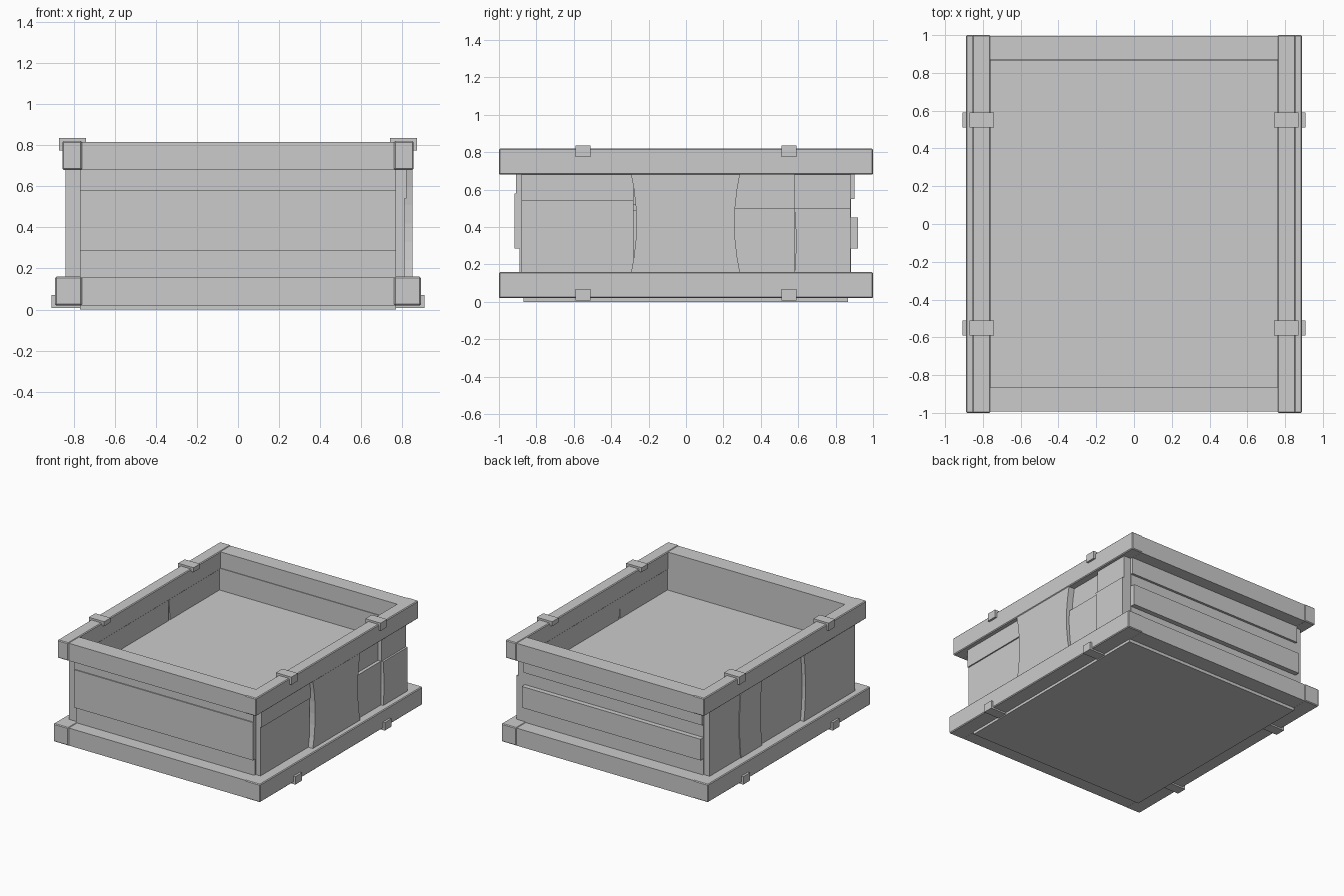
import bpy, bmesh

if "Cube" in bpy.data.objects:
    bpy.data.objects.remove(bpy.data.objects["Cube"])


def prism(name, outline, x0, x1):
    """Extrude a (y, z) outline from x0 to x1."""
    bm = bmesh.new()
    a = [bm.verts.new((x0, y, z)) for y, z in outline]
    b = [bm.verts.new((x1, y, z)) for y, z in outline]
    bm.faces.new(a)
    bm.faces.new(b)
    n = len(outline)
    for i in range(n):
        j = (i + 1) % n
        bm.faces.new((a[i], a[j], b[j], b[i]))
    bmesh.ops.recalc_face_normals(bm, faces=bm.faces)
    mesh = bpy.data.meshes.new(name)
    bm.to_mesh(mesh)
    bm.free()
    obj = bpy.data.objects.new(name, mesh)
    bpy.context.collection.objects.link(obj)
    return obj


def box(name, x0, x1, y0, y1, z0, z1):
    return prism(name, [(y0, z0), (y1, z0), (y1, z1), (y0, z1)], x0, x1)


def side_plank(name, side, depth, y0, y1, z0, z1, bow0=0, bow1=0):
    """Side wall board whose vertical edges may bow along y."""
    steps = [i / 6 for i in range(7)]
    edge = lambda y, bow: [(y + bow * 4 * t * (1 - t), z0 + (z1 - z0) * t) for t in steps]
    pts = edge(y1, bow1) + edge(y0, bow0)[::-1]
    return prism(name, pts, side * 0.765, side * depth)


# Top and bottom frames: long side rails with cross rails fitted between
for level, z0, z1, half in (("bottom", 0.02, 0.16, 0.89), ("top", 0.68, 0.82, 0.855)):
    for s, side in ((-1, "left"), (1, "right")):
        rail = box(f"{level}_{side}_rail", *sorted((s * 0.76, s * half)), -1, 1, z0, z1)
        bev = rail.modifiers.new("worn_edges", "BEVEL")
        bev.width, bev.segments = 0.006, 1
    box(f"{level}_front_rail", -0.765, 0.765, -0.993, -0.865, z0, z1 - 0.004)
    box(f"{level}_back_rail", -0.765, 0.765, 0.87, 0.995, z0, z1 - 0.004)

# Metal clips hooked over the side rails
for s, side in ((-1, "left"), (1, "right")):
    for i, y in enumerate((-0.55, 0.55)):
        for level, edge, cap, hook in (("top", 0.855, (0.80, 0.835), (0.775, 0.835)),
                                       ("bottom", 0.89, (0.008, 0.03), (0.008, 0.07))):
            y0, y1 = y - 0.04, y + 0.04
            box(f"{level}_{side}_clip_cap_{i}", *sorted((s * 0.74, s * (edge + 0.01))), y0, y1, *cap)
            box(f"{level}_{side}_clip_hook_{i}", *sorted((s * (edge - 0.01), s * (edge + 0.017))),
                y0, y1, *hook)

# Front and back horizontal boards: (bottom z, top z, outer distance)
LO, HI = 0.15, 0.69
for i, (z0, z1, d) in enumerate(((LO, 0.285, 0.89), (0.285, 0.58, 0.918), (0.58, HI, 0.91))):
    box(f"front_board_{i}", -0.77, 0.77, -d, -0.865, z0, z1)
for i, (z0, z1, d) in enumerate(((LO, 0.285, 0.882), (0.285, 0.45, 0.92),
                                 (0.45, 0.55, 0.882), (0.55, HI, 0.9))):
    box(f"back_board_{i}", -0.77, 0.77, 0.865, d, z0, z1)

# Right wall boards
side_plank("right_front_board_low", 1, 0.81, -0.88, -0.28, LO, 0.54)
side_plank("right_front_board_high", 1, 0.82, -0.88, -0.28, 0.54, HI)
side_plank("right_middle_board", 1, 0.85, -0.295, 0.29, LO, HI, 0.03, -0.03)
side_plank("right_third_board_low", 1, 0.825, 0.25, 0.58, LO, 0.5)
side_plank("right_third_board_high", 1, 0.80, 0.25, 0.58, 0.5, HI)
side_plank("right_back_board_low", 1, 0.845, 0.58, 0.88, LO, 0.5, 0.008)
side_plank("right_back_board_high", 1, 0.83, 0.58, 0.88, 0.5, HI)

# Left wall boards
side_plank("left_front_board", -1, 0.84, -0.88, -0.25, LO, HI, 0, -0.02)
side_plank("left_middle_board", -1, 0.81, -0.28, 0.24, LO, HI)
side_plank("left_third_board", -1, 0.825, 0.24, 0.5, LO, HI, 0.02, 0.02)
side_plank("left_back_board", -1, 0.82, 0.5, 0.88, LO, HI, 0.02)

# Base panel showing underneath, and the raised floor inside
box("base_panel", -0.77, 0.77, -0.87, 0.865, 0.0, 0.04)
box("inner_floor", -0.77, 0.77, -0.87, 0.87, 0.49, 0.52)
